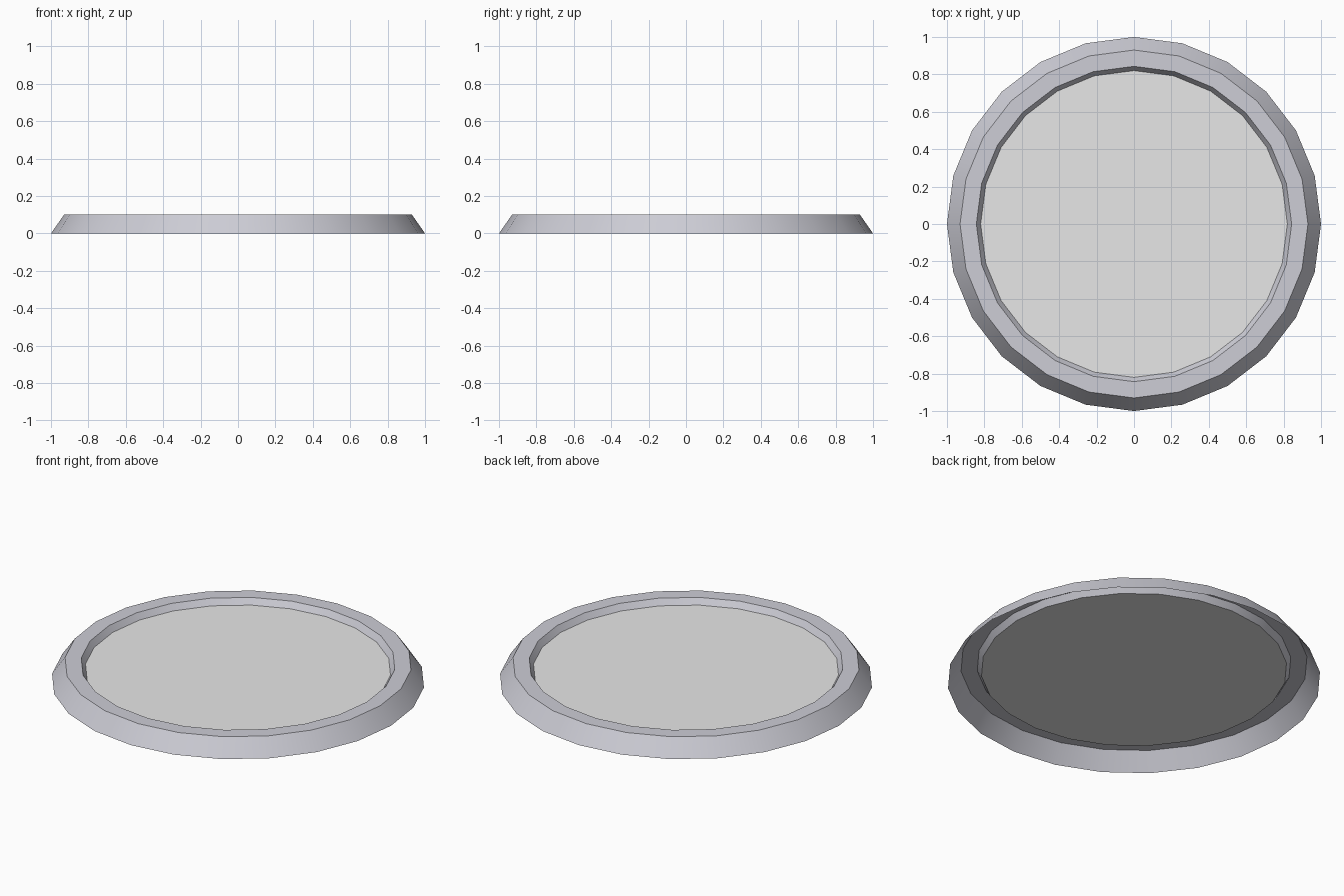
import bpy, math

if "Cube" in bpy.data.objects:
    bpy.data.objects.remove(bpy.data.objects["Cube"])

SIDES = 24


def material(name, rgb):
    m = bpy.data.materials.new(name)
    m.diffuse_color = (*rgb, 1)
    m.use_nodes = True
    m.node_tree.nodes["Principled BSDF"].inputs["Base Color"].default_value = m.diffuse_color
    return m


def circle(r, z):
    return [(r * math.cos(2 * math.pi * i / SIDES),
             r * math.sin(2 * math.pi * i / SIDES), z) for i in range(SIDES)]


def build(name, verts, faces, mat):
    me = bpy.data.meshes.new(name)
    me.from_pydata(verts, [], faces)
    me.materials.append(mat)
    ob = bpy.data.objects.new(name, me)
    bpy.context.collection.objects.link(ob)
    bpy.ops.object.select_all(action='DESELECT')
    ob.select_set(True)
    bpy.context.view_layer.objects.active = ob
    bpy.ops.object.shade_smooth_by_angle(angle=math.radians(30))
    return ob


# Bezel: open-bottomed sheet, sloped outer wall, flat lip, short inner wall
profile = [(1.0, 0.0), (0.93, 0.10), (0.843, 0.10), (0.82, 0.065)]
verts = [v for r, z in profile for v in circle(r, z)]
faces = []
for k in range(len(profile) - 1):
    for i in range(SIDES):
        j = (i + 1) % SIDES
        a, b = k * SIDES, (k + 1) * SIDES
        faces.append((a + i, a + j, b + j, b + i))
build("bezel_ring", verts, faces, material("cool grey metal", (0.61, 0.61, 0.67)))

# Lens: flat disc closing the inner wall
build("lens_disc", circle(0.82, 0.065), [tuple(range(SIDES))],
      material("pale grey lens", (0.8, 0.8, 0.8)))
